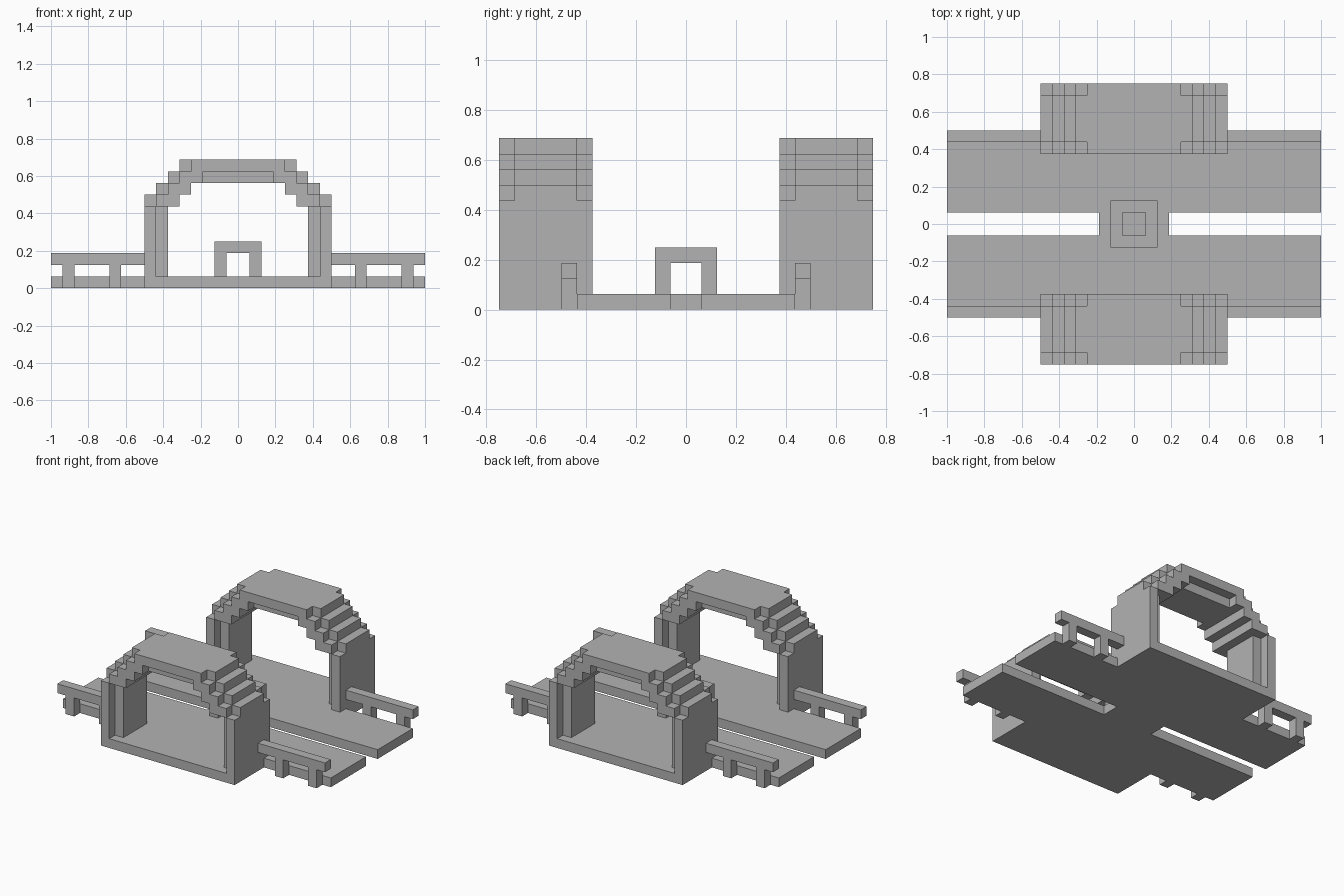
import bpy
import bmesh
from mathutils import Vector

U = 1 / 16  # one block of the building grid

cube = bpy.data.objects.get("Cube")
if cube:
    bpy.data.objects.remove(cube)

stone = bpy.data.materials.new("stone_grey")
stone.use_nodes = True
grey = (0.45, 0.45, 0.45, 1)
stone.diffuse_color = grey
stone.node_tree.nodes["Principled BSDF"].inputs["Base Color"].default_value = grey


def box(x, y, z):
    """Set of unit blocks inside three (start, end) ranges."""
    return {(i, j, k) for i in range(*x) for j in range(*y) for k in range(*z)}


def mirror(blocks, axis):
    """Blocks together with their reflection on one axis."""
    flipped = {tuple(-1 - v if n == axis else v for n, v in enumerate(b)) for b in blocks}
    return blocks | flipped


def build(name, blocks):
    """One closed shell around the blocks, with flat faces merged."""
    bm = bmesh.new()
    for b in blocks:
        for axis in range(3):
            for side in (0, 1):
                near = list(b)
                near[axis] += 2 * side - 1
                if tuple(near) in blocks:
                    continue
                corner = Vector(b)
                corner[axis] += side
                p, q = Vector(), Vector()
                p[(axis + 1) % 3] = 1
                q[(axis + 2) % 3] = 1
                ring = [corner, corner + p, corner + p + q, corner + q]
                if not side:
                    ring.reverse()
                bm.faces.new([bm.verts.new(v * U) for v in ring])
    bmesh.ops.remove_doubles(bm, verts=bm.verts[:], dist=U / 50)
    bmesh.ops.dissolve_limit(bm, angle_limit=0.01, verts=bm.verts[:], edges=bm.edges[:])
    bmesh.ops.triangulate(bm, faces=bm.faces[:])
    mesh = bpy.data.meshes.new(name)
    bm.to_mesh(mesh)
    bm.free()
    mesh.materials.append(stone)
    obj = bpy.data.objects.new(name, mesh)
    bpy.context.collection.objects.link(obj)


# Deck: crossing roads with a slot along the middle on each side
deck = box((-16, 16), (-7, 7), (0, 1)) | box((-8, 8), (-12, 12), (0, 1))
deck -= mirror(box((3, 16), (-1, 1), (0, 1)), 0)
build("deck", deck)

# Arch core: thick walls, stepped shoulders and roof
core = box((6, 8), (7, 11), (1, 8)) | box((0, 5), (7, 11), (9, 11))
for n in range(3):
    core |= box((5 - n, 8 - n), (7, 11), (7 + n, 8 + n))

# Arch rims: thin walls with the steps set one block further in
rim = box((7, 8), (6, 7), (1, 7)) | box((0, 4), (6, 7), (10, 11))
for n in range(3):
    rim |= box((5 - n, 7 - n), (6, 7), (7 + n, 8 + n))
rims = rim | {(i, j + 5, k) for i, j, k in rim}

arch = mirror(core | rims, 0)
build("back_arch", arch)
build("front_arch", {(i, -1 - j, k) for i, j, k in arch})

# Railings: a bar on two posts at each road edge
railing = box((8, 16), (7, 8), (2, 3))
for x in (10, 14):
    railing |= box((x, x + 1), (7, 8), (0, 2))
pair = mirror(railing, 0)
build("back_railings", pair)
build("front_railings", {(i, -1 - j, k) for i, j, k in pair})

# Centre stand: an open square frame on four legs
frame = box((-2, 2), (-2, 2), (3, 4)) - box((-1, 1), (-1, 1), (3, 4))
legs = mirror(mirror(box((1, 2), (1, 2), (1, 3)), 0), 1)
build("centre_stand", frame | legs)
